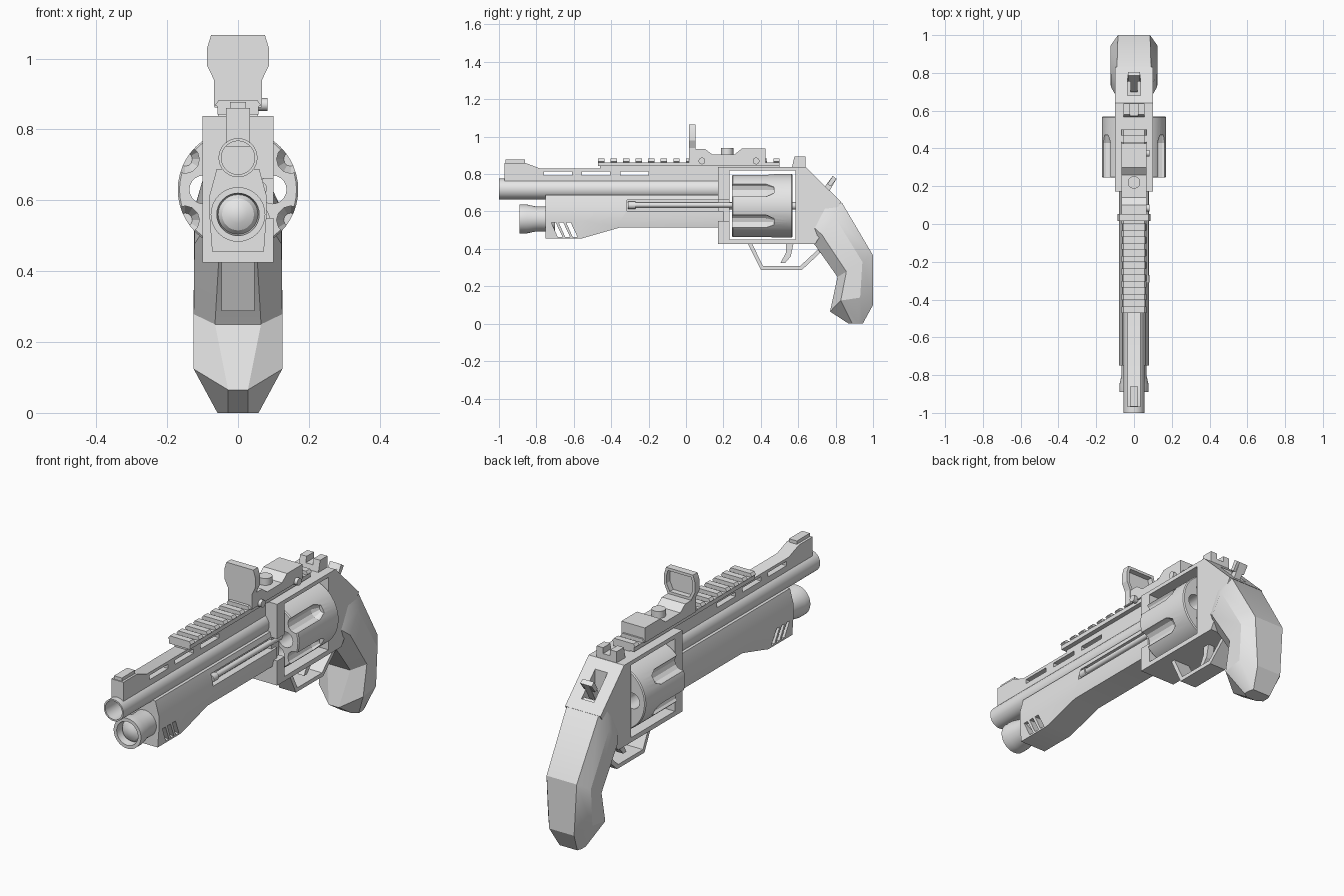
import bpy, bmesh, math
from mathutils import Matrix, Vector

old = bpy.data.objects.get("Cube")
if old:
    bpy.data.objects.remove(old)

grey = bpy.data.materials.new("plain_grey")
grey.use_nodes = True
grey.diffuse_color = (0.8, 0.8, 0.8, 1)
grey.node_tree.nodes["Principled BSDF"].inputs["Base Color"].default_value = grey.diffuse_color
parts = []


def finish(name, bm):
    bmesh.ops.remove_doubles(bm, verts=bm.verts, dist=0.0001)
    bmesh.ops.recalc_face_normals(bm, faces=bm.faces)
    mesh = bpy.data.meshes.new(name)
    bm.to_mesh(mesh)
    bm.free()
    mesh.materials.append(grey)
    obj = bpy.data.objects.new(name, mesh)
    bpy.context.collection.objects.link(obj)
    parts.append(obj)
    return obj


def loft(name, rings):
    """Skin a list of equally long closed rings and cap both ends."""
    bm = bmesh.new()
    loops = [[bm.verts.new(p) for p in ring] for ring in rings]
    for a, b in zip(loops, loops[1:]):
        for i in range(len(a)):
            j = (i + 1) % len(a)
            bm.faces.new((a[i], a[j], b[j], b[i]))
    bm.faces.new(loops[0])
    bm.faces.new(loops[-1])
    return finish(name, bm)


def mirrored(half):
    return half + [(-x, y, z) for x, y, z in reversed(half)]


def prism(name, outline, left, right):
    """Side outline in (y, z), extruded across x."""
    return loft(name, [[(x, y, z) for y, z in outline] for x in (left, right)])


def box(name, xs, ys, zs):
    (a, b), (c, d) = ys, zs
    return prism(name, [(a, c), (b, c), (b, d), (a, d)], *xs)


def lathe(name, profile, x, z, steps=32):
    """Profile of (y, radius) spun about an axis along y."""
    bm = bmesh.new()
    verts = [bm.verts.new((r, y, 0)) for y, r in profile]
    edges = [bm.edges.new(pair) for pair in zip(verts, verts[1:])]
    bmesh.ops.spin(bm, geom=verts + edges, cent=(0, 0, 0), axis=(0, 1, 0),
                   angle=math.tau, steps=steps)
    bmesh.ops.translate(bm, verts=bm.verts, vec=(x, 0, z))
    return finish(name, bm)


def rod(name, start, end, radius, x, z, steps=32):
    return lathe(name, [(start, 0), (start, radius), (end, radius), (end, 0)], x, z, steps)


def disc(name, centre, axis, radius, depth):
    bm = bmesh.new()
    turn = Vector((0, 0, 1)).rotation_difference(Vector(axis)).to_matrix().to_4x4()
    bmesh.ops.create_cone(bm, cap_ends=True, segments=24, radius1=radius, radius2=radius,
                          depth=depth, matrix=Matrix.Translation(centre) @ turn)
    return finish(name, bm)


def cut(obj, cutters):
    for cutter in cutters:
        mod = obj.modifiers.new("cut", "BOOLEAN")
        mod.operation = "DIFFERENCE"
        mod.solver = "EXACT"
        mod.object = cutter
        bpy.context.view_layer.objects.active = obj
        bpy.ops.object.modifier_apply(modifier=mod.name)
        parts.remove(cutter)
        bpy.data.objects.remove(cutter)


# Barrel with an open muzzle
lathe("barrel", [(-1, 0.047), (-1, 0.055), (0.2, 0.055), (0.2, 0), (-0.8, 0),
                 (-0.8, 0.047), (-1, 0.047)], 0, 0.72)

# Vented top rib and front sight
rib = prism("top_rib", [(-0.97, 0.75), (-0.97, 0.86), (-0.86, 0.86), (-0.78, 0.83),
                        (0.2, 0.83), (0.2, 0.75)], -0.034, 0.034)
cut(rib, [box("slot", (-0.1, 0.1), (y, y + 0.15), (0.793, 0.815)) for y in (-0.76, -0.555, -0.35)])
box("front_sight", (-0.022, 0.022), (-0.965, -0.86), (0.85, 0.877))

# Accessory rail with teeth
box("rail_pedestal", (-0.034, 0.034), (-0.46, 0.5), (0.82, 0.85))
box("rail_base", (-0.058, 0.058), (-0.47, 0.5), (0.842, 0.863))
for i in range(15):
    y = -0.47 + i * 0.067
    tooth = [(0.05, y, 0.86), (0.065, y, 0.868), (0.055, y, 0.882)]
    loft("rail_tooth", [mirrored([(x, y + d, z) for x, y, z in tooth]) for d in (0, 0.033)])

# Forend with vents and a groove for the ejector rod
stations = [(-0.75, 0.455), (-0.56, 0.455), (-0.35, 0.515), (0.2, 0.515)]
forend = loft("forend", [mirrored([(0.06, y, 0.688), (0.08, y, 0.615), (0.08, y, 0.55),
                                   (0.073, y, low)]) for y, low in stations])
vents = []
for i in range(3):
    y = -0.72 + i * 0.04
    vents.append(prism("vent", [(y, 0.54), (y + 0.024, 0.54), (y + 0.06, 0.464),
                                (y + 0.034, 0.464)], -0.2, 0.2))
groove = box("groove", (0.045, 0.2), (-0.315, 0.4), (0.602, 0.662))
cut(forend, vents + [groove])
rod("ejector_rod", -0.27, 0.25, 0.014, 0.062, 0.635, 16)
rod("ejector_tip", -0.31, -0.27, 0.02, 0.062, 0.633, 16)

# Lamp under the muzzle
lathe("lamp", [(-0.7, 0), (-0.7, 0.066), (-0.8, 0.066), (-0.85, 0.077), (-0.89, 0.077),
               (-0.89, 0.06), (-0.85, 0.056), (-0.865, 0.045), (-0.875, 0.025),
               (-0.88, 0)], 0, 0.56)

# Frame with a window for the cylinder, a crane cut and a hammer slot
frame = prism("frame", [(0.172, 0.425), (0.172, 0.838), (0.64, 0.838), (0.83, 0.65),
                        (0.69, 0.425)], -0.1, 0.1)
cut(frame, [box("window", (-0.2, 0.2), (0.233, 0.585), (0.449, 0.818)),
            box("crane_gap", (0.068, 0.2), (0.1, 0.3), (0.55, 0.662)),
            box("hammer_slot", (-0.035, 0.035), (0.68, 0.79), (0.66, 0.9))])

# Cylinder with chambers and flutes
drum = lathe("cylinder", [(0.245, 0), (0.245, 0.165), (0.25, 0.17), (0.565, 0.17),
                          (0.57, 0.165), (0.57, 0)], 0, 0.63, 48)
cutters = []
for i in range(6):
    a = i * math.pi / 3
    b = a + math.pi / 6
    cutters.append(rod("chamber", 0.2, 0.6, 0.04, 0.097 * math.cos(a), 0.63 + 0.097 * math.sin(a), 20))
    cutters.append(lathe("flute", [(0.2, 0), (0.2, 0.04), (0.43, 0.04), (0.47, 0.02), (0.47, 0)],
                         0.172 * math.cos(b), 0.63 + 0.172 * math.sin(b), 12))
cut(drum, cutters)
rod("cylinder_axle", 0.2, 0.6, 0.02, 0, 0.63, 16)

# Faceted grip: front point, back point, then front, side and back half widths
grip_rings = []
for (fy, fz), (by, bz), front, side, back, lift in [
        ((0.65, 0.46), (0.77, 0.69), 0.05, 0.096, 0.09, 0),
        ((0.69, 0.42), (0.835, 0.645), 0.055, 0.123, 0.09, 0),
        ((0.81, 0.25), (1, 0.365), 0.065, 0.125, 0.085, 0),
        ((0.77, 0.065), (1, 0.1), 0.028, 0.125, 0.07, 0.05),
        ((0.87, 0), (0.945, 0), 0.028, 0.058, 0.05, 0)]:
    f, b = Vector((0, fy, fz)), Vector((0, by, bz))
    half = []
    for t, width, up in ((0, front, 0), (0.25, side, lift), (0.7, side, lift), (1, back, 0)):
        p = f.lerp(b, t)
        half.append((width, p.y, p.z + up))
    grip_rings.append(mirrored(half))
loft("grip", grip_rings)

# Hammer
prism("hammer", [(0.7, 0.68), (0.75, 0.68), (0.805, 0.775), (0.785, 0.79), (0.74, 0.73)], -0.018, 0.018)
prism("hammer_spur", [(0.755, 0.745), (0.775, 0.735), (0.805, 0.775), (0.785, 0.79)], -0.032, 0.032)

# Rear sight with a notch
rear = prism("rear_sight", [(0.565, 0.83), (0.58, 0.895), (0.638, 0.895), (0.638, 0.83)], -0.056, 0.056)
cut(rear, [box("notch", (-0.02, 0.02), (0.5, 0.7), (0.865, 0.95))])

# Trigger guard and trigger
prism("trigger_guard", [(0.33, 0.43), (0.4, 0.288), (0.62, 0.288), (0.74, 0.4), (0.72, 0.41),
                        (0.61, 0.308), (0.412, 0.308), (0.352, 0.43)], -0.046, 0.046)
prism("trigger", [(0.535, 0.43), (0.535, 0.38), (0.505, 0.325), (0.53, 0.325), (0.56, 0.36),
                  (0.575, 0.43)], -0.018, 0.018)

# Optic body, knob and screws
prism("optic_body", [(0.015, 0.862), (0.015, 0.935), (0.1, 0.935), (0.14, 0.905), (0.26, 0.905),
                     (0.3, 0.937), (0.425, 0.937), (0.425, 0.862)], -0.066, 0.066)
disc("optic_knob", (0, 0.22, 0.915), (0, 0, 1), 0.033, 0.05)
for y in (0.085, 0.375):
    disc("optic_screw", (0.068, y, 0.87), (1, 0, 0), 0.018, 0.03)

# Optic shade: solid plate in front, dished behind
shade = [(0.068, 0.865), (0.068, 0.94), (0.087, 0.98), (0.087, 1.03), (0.076, 1.066)]
opening = [(0.055, 0.948), (0.073, 0.985), (0.073, 1.027), (0.065, 1.052)]
plate, dish = (
    loft(name, [mirrored([(x, y, z) for x, z in outline]) for y in depth])
    for name, outline, depth in (("optic_shade", shade, (0.015, 0.052)),
                                 ("dish", opening, (0.024, 0.1))))
cut(plate, [dish])

# Smooth the round parts, keep hard edges
bpy.ops.object.select_all(action="DESELECT")
for part in parts:
    part.select_set(True)
bpy.context.view_layer.objects.active = parts[0]
bpy.ops.object.shade_smooth_by_angle(angle=math.radians(25))
